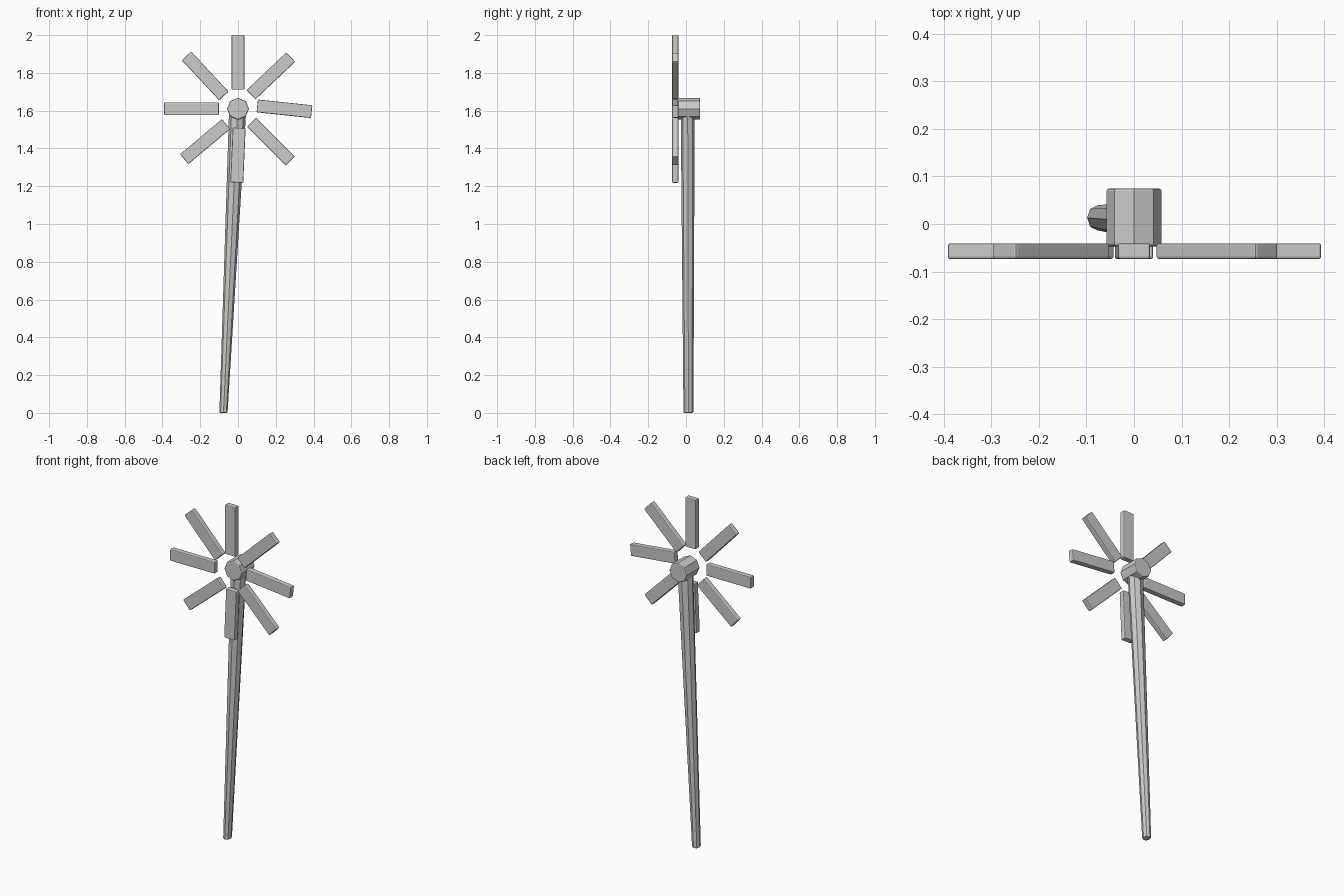
import bpy
import bmesh
from math import radians, cos, sin
from mathutils import Matrix, Vector

cube = bpy.data.objects.get("Cube")
if cube:
    bpy.data.objects.remove(cube, do_unlink=True)

grey = bpy.data.materials.new("plain grey")
grey.use_nodes = True
grey.diffuse_color = (0.6, 0.6, 0.6, 1)
grey.node_tree.nodes["Principled BSDF"].inputs["Base Color"].default_value = (0.6, 0.6, 0.6, 1)


def finish(name, bm, bevel):
    """Turn a bmesh into a softly bevelled grey object."""
    bmesh.ops.recalc_face_normals(bm, faces=bm.faces)
    mesh = bpy.data.meshes.new(name)
    bm.to_mesh(mesh)
    bm.free()
    mesh.materials.append(grey)
    obj = bpy.data.objects.new(name, mesh)
    bpy.context.collection.objects.link(obj)
    mod = obj.modifiers.new("soft edges", "BEVEL")
    mod.width = bevel
    mod.segments = 2
    mod.limit_method = "ANGLE"
    mod.angle_limit = radians(50)
    return obj


# Hub: eight-sided drum with its axis along y
HUB_Z = 1.61
bm = bmesh.new()
bmesh.ops.create_cone(bm, cap_ends=True, segments=8, radius1=0.058, radius2=0.058, depth=0.122)
bm.transform(Matrix.Translation((0, 0.014, HUB_Z)) @ Matrix.Rotation(radians(90), 4, "X"))
finish("hub", bm, 0.006)

# Pole: leaning, tapered, eight-sided shaft
bottom, top = Vector((-0.077, 0.013, 0)), Vector((-0.003, 0.009, 1.58))
bm = bmesh.new()
bmesh.ops.create_cone(bm, cap_ends=True, segments=8, radius1=0.024, radius2=0.041, depth=1)
for v in bm.verts:
    centre = top if v.co.z > 0 else bottom
    stretch = 0.9 if v.co.z > 0 else 1.1
    v.co = centre + Vector((v.co.x * (2 - stretch), v.co.y * stretch, 0))
bm.transform(Matrix.Identity(4))
finish("pole", bm, 0.006)

# Blades: loose flat slats around the hub, each slightly off its even spacing
tilts = [-6, 43.5, 90, 133, 180, 220, 267.5, 315]
for i, tilt in enumerate(tilts):
    bm = bmesh.new()
    bmesh.ops.create_cube(bm, size=1)
    around = radians(45 * i)
    centre = Vector((0.246 * cos(around), -0.057, HUB_Z + 0.246 * sin(around)))
    bm.transform(Matrix.Translation(centre)
                 @ Matrix.Rotation(radians(-tilt), 4, "Y")
                 @ Matrix.Diagonal((0.29, 0.033, 0.068, 1)))
    finish(f"blade_{i + 1}", bm, 0.005)
